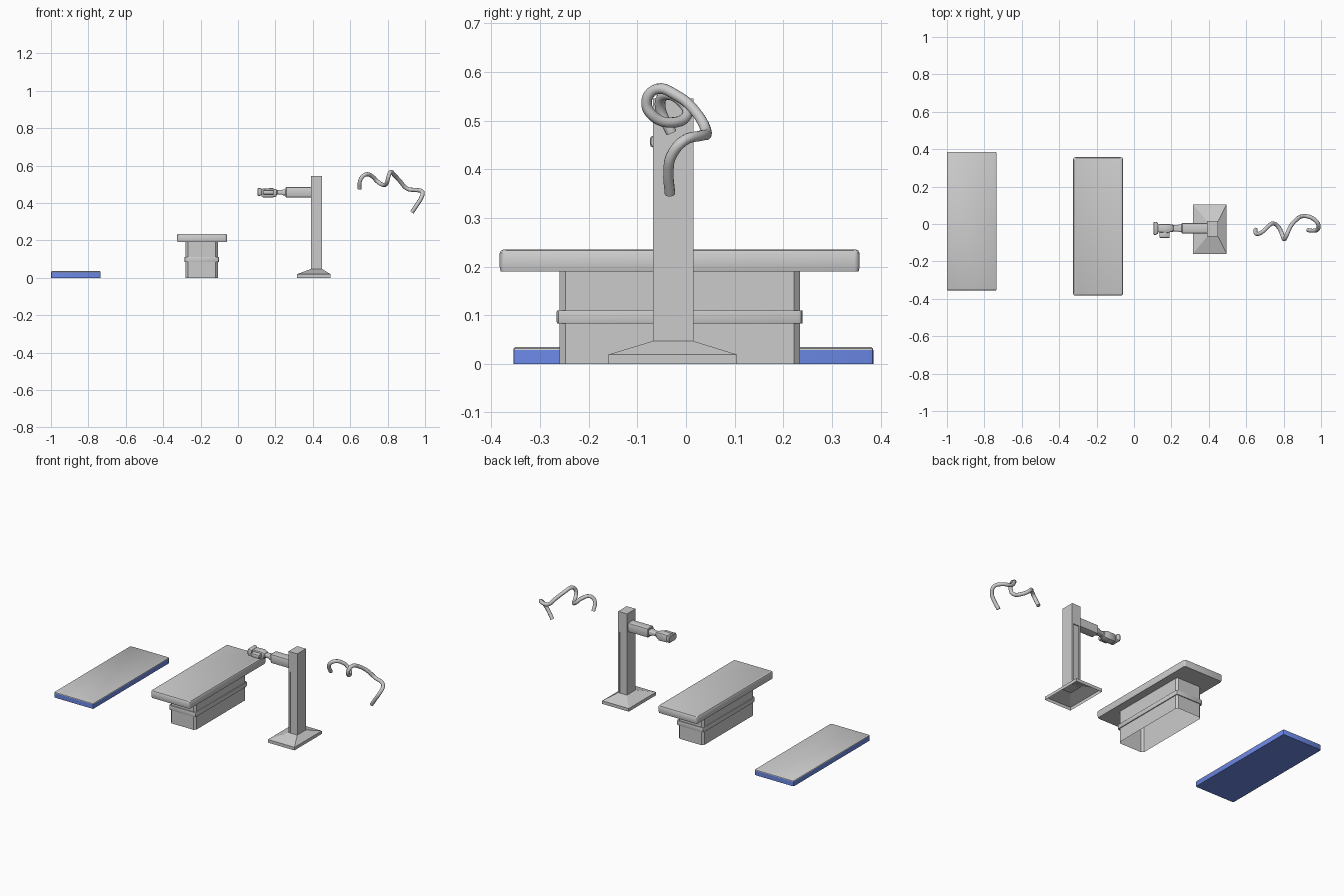
import bpy, bmesh, math
from mathutils import Vector

if "Cube" in bpy.data.objects:
    bpy.data.objects.remove(bpy.data.objects["Cube"])


def finish(bm, name, mat=None, angle=35):
    bmesh.ops.recalc_face_normals(bm, faces=bm.faces)
    me = bpy.data.meshes.new(name)
    bm.to_mesh(me)
    bm.free()
    ob = bpy.data.objects.new(name, me)
    bpy.context.collection.objects.link(ob)
    if mat:
        me.materials.append(mat)
    bpy.ops.object.select_all(action='DESELECT')
    ob.select_set(True)
    bpy.context.view_layer.objects.active = ob
    bpy.ops.object.shade_smooth_by_angle(angle=math.radians(angle))
    return ob


def loft(name, centre, half, levels, corner=0.0, steps=1, bottom=True, top=True, mat=None, axis='Z'):
    """Stack rounded rectangles; levels are (height, inset) pairs."""
    bm = bmesh.new()
    rings = []
    for h, inset in levels:
        hx, hy = half[0] - inset, half[1] - inset
        ring = []
        for q, (sx, sy) in enumerate([(1, 1), (-1, 1), (-1, -1), (1, -1)]):
            for i in range(steps + 1 if corner else 1):
                a = math.pi / 2 * (q + (i / steps if corner else 0))
                r = corner
                u = centre[0] + sx * (hx - r) + r * math.cos(a) if r else centre[0] + sx * hx
                v = centre[1] + sy * (hy - r) + r * math.sin(a) if r else centre[1] + sy * hy
                ring.append(bm.verts.new((u, v, h) if axis == 'Z' else (h, u, v)))
        rings.append(ring)
    n = len(rings[0])
    for a, b in zip(rings, rings[1:]):
        for i in range(n):
            bm.faces.new((a[i], a[(i + 1) % n], b[(i + 1) % n], b[i]))
    if bottom:
        bm.faces.new(rings[0][::-1])
    if top:
        bm.faces.new(rings[-1])
    return finish(bm, name, mat)


blue = bpy.data.materials.new("blue_pad")
blue.diffuse_color = (0.15, 0.25, 0.8, 1)
blue.use_nodes = True
blue.node_tree.nodes["Principled BSDF"].inputs["Base Color"].default_value = blue.diffuse_color

# Loose pad: blue body with a thin grey cover
loft("pad_body", (-0.867, 0.015), (0.133, 0.37), [(0, 0), (0.028, 0)], 0.006, 2, mat=blue)
loft("pad_cover", (-0.867, 0.015), (0.133, 0.37),
     [(0.028, 0), (0.032, 0.001), (0.035, 0.005)], 0.006, 2, bottom=False)

# Table top with softened rim
loft("table_top", (-0.192, -0.013), (0.133, 0.37),
     [(0.19, 0.002), (0.2, 0), (0.228, 0), (0.233, 0.003), (0.235, 0.008)], 0.01, 3)

# Pedestal, open underneath, and its raised band
loft("table_pedestal", (-0.194, -0.013), (0.086, 0.247), [(0, 0), (0.19, 0)],
     0.012, 1, bottom=False, top=False)
loft("pedestal_band", (-0.194, -0.013), (0.092, 0.253),
     [(0.083, 0.006), (0.083, 0.001), (0.087, 0), (0.106, 0), (0.11, 0.001), (0.11, 0.006)],
     0.012, 2, bottom=False, top=False)

# Stand foot: low skirt sloping up to the column, open underneath
bm = bmesh.new()
rows = []
for z, x0, x1, y0, y1 in [(0, .315, .495, -.16, .105), (.019, .315, .495, -.16, .105),
                          (.047, .39, .45, -.068, .015)]:
    rows.append([bm.verts.new((x, y, z)) for x, y in ((x0, y0), (x1, y0), (x1, y1), (x0, y1))])
for a, b in zip(rows, rows[1:]):
    for i in range(4):
        bm.faces.new((a[i], a[(i + 1) % 4], b[(i + 1) % 4], b[i]))
finish(bm, "stand_foot", angle=15)

# Column with a shallow channel down the front and back
bm = bmesh.new()
bmesh.ops.create_cube(bm, size=1)
for v in bm.verts:
    v.co = Vector((0.42 + v.co.x * 0.06, -0.0265 + v.co.y * 0.083, 0.2925 + v.co.z * 0.505))
for co, no in [((0, 0, 0.42), (0, 0, 1)), ((0.4, 0, 0), (1, 0, 0)), ((0.44, 0, 0), (1, 0, 0))]:
    bmesh.ops.bisect_plane(bm, geom=bm.verts[:] + bm.edges[:] + bm.faces[:],
                           plane_co=co, plane_no=no)
for s in (-1, 1):
    bm.normal_update()
    face = [f for f in bm.faces if f.normal.y * s > 0.9 and f.calc_center_median().z < 0.42
            and abs(f.calc_center_median().x - 0.42) < 0.005]
    ext = bmesh.ops.extrude_face_region(bm, geom=face)['geom']
    bmesh.ops.delete(bm, geom=face, context='FACES_ONLY')
    bmesh.ops.translate(bm, vec=(0, -0.006 * s, 0),
                        verts=[e for e in ext if isinstance(e, bmesh.types.BMVert)])
finish(bm, "stand_column", angle=30)

# Arm parts, lofted along x: block, joint, head, end flange
arm = (-0.023, 0.457)
loft("arm_block", arm, (0.028, 0.028), [(0.255, 0.003), (0.259, 0), (0.395, 0)], 0.008, 2, axis='X')
loft("arm_joint", arm, (0.02, 0.015),
     [(0.195, 0), (0.206, 0), (0.21, 0.003), (0.235, 0.003), (0.242, -0.001), (0.257, -0.001)],
     0.008, 3, axis='X')
loft("arm_head", (-0.023, 0.454), (0.024, 0.025),
     [(0.125, 0.007), (0.135, 0.001), (0.185, 0), (0.205, 0.007)], 0.008, 2, axis='X')
loft("head_flange", (-0.023, 0.459), (0.035, 0.021),
     [(0.104, 0.003), (0.108, 0), (0.118, 0), (0.128, 0.006)], 0.008, 2, axis='X')
loft("head_button", (-0.055, 0.457), (0.019, 0.012),
     [(0.137, 0.002), (0.14, 0), (0.188, 0), (0.191, 0.002)], 0.006, 2, axis='X')

# Curling loose hose
path = [(.65, -.03, .475), (.656, -.053, .527), (.682, -.045, .552), (.72, -.01, .54),
        (.745, .003, .515), (.775, -.02, .497), (.796, -.066, .508), (.804, -.081, .54),
        (.816, -.06, .565), (.833, -.02, .552), (.865, .02, .518), (.905, .042, .476),
        (.955, .03, .469), (.986, -.004, .459), (.98, -.03, .428), (.96, -.036, .395),
        (.93, -.033, .35)]
cu = bpy.data.curves.new("hose", 'CURVE')
cu.dimensions = '3D'
cu.bevel_depth = 0.011
cu.bevel_resolution = 3
cu.resolution_u = 5
cu.use_fill_caps = True
sp = cu.splines.new('BEZIER')
sp.bezier_points.add(len(path) - 1)
for p, co in zip(sp.bezier_points, path):
    p.co = co
    p.handle_left_type = p.handle_right_type = 'AUTO'
hose = bpy.data.objects.new("hose", cu)
bpy.context.collection.objects.link(hose)
